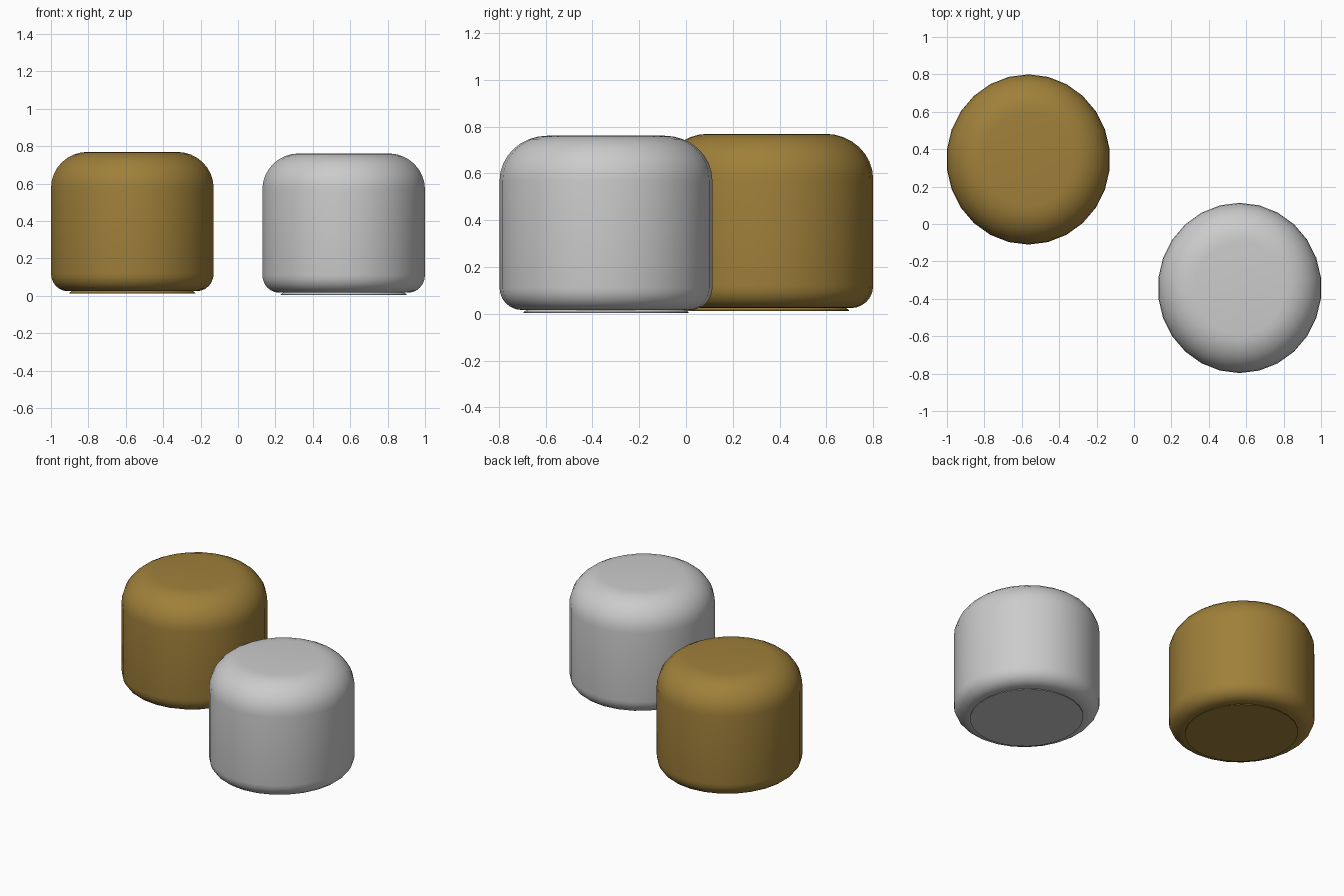
import bpy, bmesh
from math import sin, cos, pi

if "Cube" in bpy.data.objects:
    bpy.data.objects.remove(bpy.data.objects["Cube"])

SIDES = 26
RX, RY = 0.438, 0.455          # slightly oval plan
PHASE = pi / 2                 # a corner points along y


def corner(cr, cz, rr, rz, a0, a1, steps):
    """Rounded corner of the side profile."""
    return [(cr + rr * cos(a0 + (a1 - a0) * i / steps),
             cz + rz * sin(a0 + (a1 - a0) * i / steps)) for i in range(steps + 1)]


def lathe(name, profile, centre, z0, mat):
    """Turn a (relative radius, height) profile into a closed oval solid."""
    bm = bmesh.new()
    rings = []
    for r, z in profile:
        rings.append([bm.verts.new((r * RX * cos(PHASE + 2 * pi * k / SIDES),
                                    r * RY * sin(PHASE + 2 * pi * k / SIDES), z))
                      for k in range(SIDES)])
    for a, b in zip(rings, rings[1:]):
        for k in range(SIDES):
            n = (k + 1) % SIDES
            bm.faces.new((a[k], a[n], b[n], b[k]))
    bm.faces.new(rings[0][::-1])
    bm.faces.new(rings[-1])
    bmesh.ops.recalc_face_normals(bm, faces=bm.faces)
    mesh = bpy.data.meshes.new(name)
    bm.to_mesh(mesh)
    bm.free()
    obj = bpy.data.objects.new(name, mesh)
    bpy.context.collection.objects.link(obj)
    obj.location = (centre[0], centre[1], z0)
    if mat:
        mesh.materials.append(mat)
    bpy.ops.object.select_all(action='DESELECT')
    obj.select_set(True)
    bpy.context.view_layer.objects.active = obj
    bpy.ops.object.shade_smooth_by_angle(angle=pi / 5)
    return obj


# Cushion profile: small lower corner, straight wall, large upper corner
cushion = (corner(0.79, 0.107, 0.21, 0.094, -pi / 2, 0, 6)
           + corner(0.55, 0.565, 0.45, 0.193, 0, pi / 2, 8))
# Thin base disc, wider at the floor
base = [(0.775, 0.0), (0.775, 0.004), (0.745, 0.014)]

brown = bpy.data.materials.new("brown_fabric")
brown.diffuse_color = (0.35, 0.216, 0.042, 1)
brown.use_nodes = True
brown.node_tree.nodes["Principled BSDF"].inputs["Base Color"].default_value = brown.diffuse_color

for label, centre, z0, mat in (("brown", (-0.565, 0.345), 0.011, brown),
                               ("grey", (0.565, -0.342), 0.003, None)):
    lathe(label + "_pouf_cushion", cushion, centre, z0, mat)
    lathe(label + "_pouf_base", base, centre, z0, mat)
